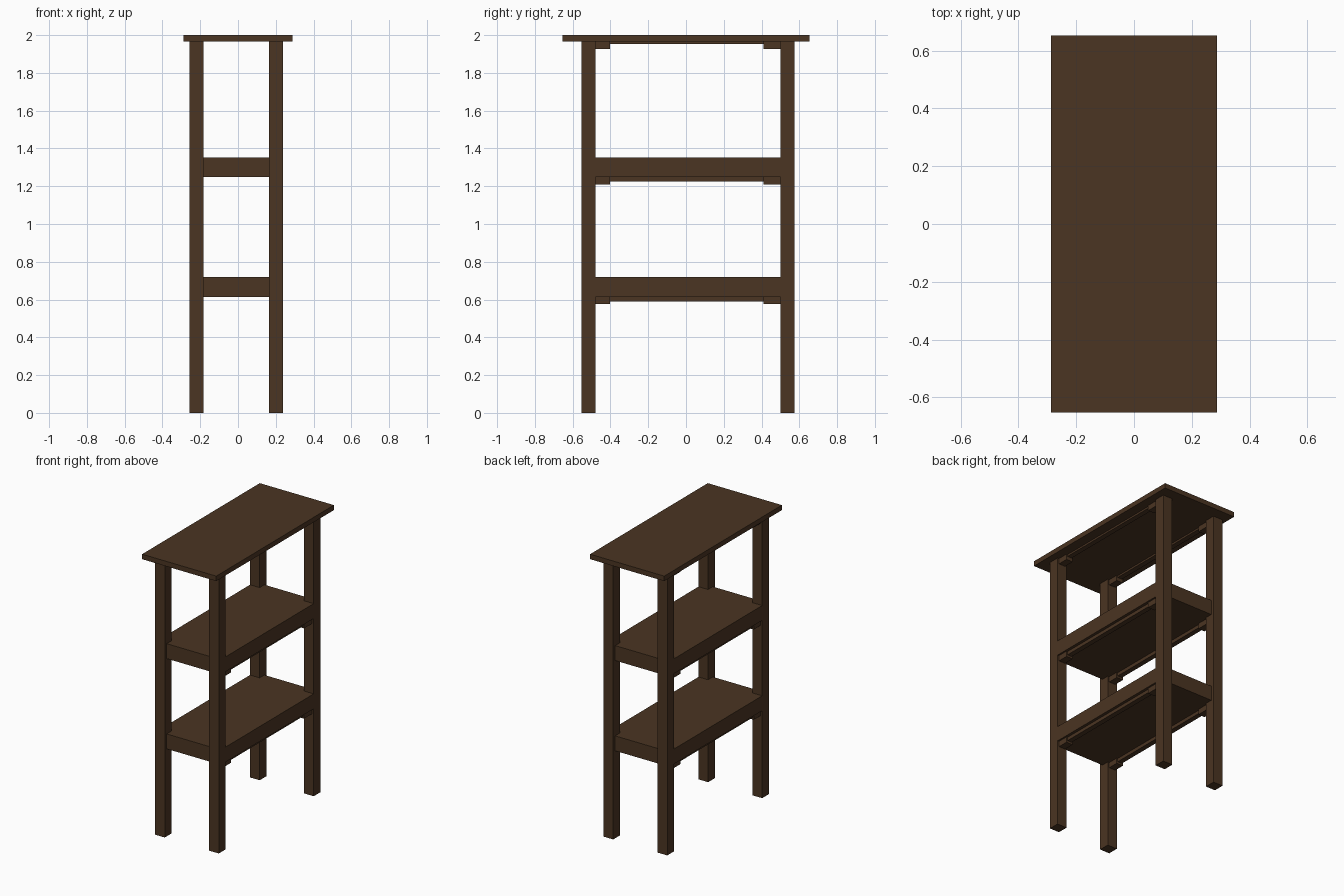
import bpy, bmesh

if "Cube" in bpy.data.objects:
    bpy.data.objects.remove(bpy.data.objects["Cube"])

wood = bpy.data.materials.new("dark brown wood")
wood.diffuse_color = (0.070, 0.035, 0.016, 1)
wood.use_nodes = True
wood.node_tree.nodes["Principled BSDF"].inputs["Base Color"].default_value = wood.diffuse_color


def prism(name, outline, z0, z1):
    """Extrude a flat outline from z0 up to z1."""
    bm = bmesh.new()
    face = bm.faces.new([bm.verts.new((x, y, z0)) for x, y in outline])
    ext = bmesh.ops.extrude_face_region(bm, geom=[face], use_keep_orig=True)
    for g in ext["geom"]:
        if isinstance(g, bmesh.types.BMVert):
            g.co.z = z1
    bmesh.ops.recalc_face_normals(bm, faces=bm.faces)
    me = bpy.data.meshes.new(name)
    bm.to_mesh(me)
    bm.free()
    me.materials.append(wood)
    ob = bpy.data.objects.new(name, me)
    bpy.context.collection.objects.link(ob)
    return ob


def box(name, x0, x1, y0, y1, z0, z1):
    return prism(name, [(x0, y0), (x1, y0), (x1, y1), (x0, y1)], z0, z1)


# leg positions (slightly off centre under the top)
LEG_X = {"left": (-0.257, -0.182), "right": (0.163, 0.238)}
LEG_Y = {"front": (-0.553, -0.478), "back": (0.50, 0.575)}
X0, X1, X2, X3 = *LEG_X["left"], *LEG_X["right"]
Y0, Y1, Y2, Y3 = *LEG_Y["front"], *LEG_Y["back"]
END = 0.022  # shelf ends sit back from the leg faces

# table top and legs
box("top_board", -0.288, 0.288, -0.653, 0.653, 1.965, 2.0)
for sx, (a, b) in LEG_X.items():
    for sy, (c, d) in LEG_Y.items():
        box(f"{sy}_{sx}_leg", a, b, c, d, 0, 1.965)

# thick shelves notched around the legs
notched = [(X1, Y0 + END), (X2, Y0 + END), (X2, Y1), (X3, Y1), (X3, Y2), (X2, Y2),
           (X2, Y3 - END), (X1, Y3 - END), (X1, Y2), (X0, Y2), (X0, Y1), (X1, Y1)]
prism("lower_shelf", notched, 0.614, 0.719)
prism("upper_shelf", notched, 1.248, 1.353)

# thin runners and end blocks under each board
for level, z in (("lower", 0.614), ("upper", 1.248), ("top", 1.965)):
    drop = 0.013 if level == "top" else 0.024
    low = z - 0.038
    for sx, (a, b) in LEG_X.items():
        box(f"{level}_{sx}_runner", a + 0.02, b - 0.02, Y1, Y2, z - drop, z)
        box(f"{level}_{sx}_front_block", a + 0.012, b - 0.012, Y1, -0.403, low, z)
        box(f"{level}_{sx}_back_block", a + 0.012, b - 0.012, 0.41, Y2, low, z)
